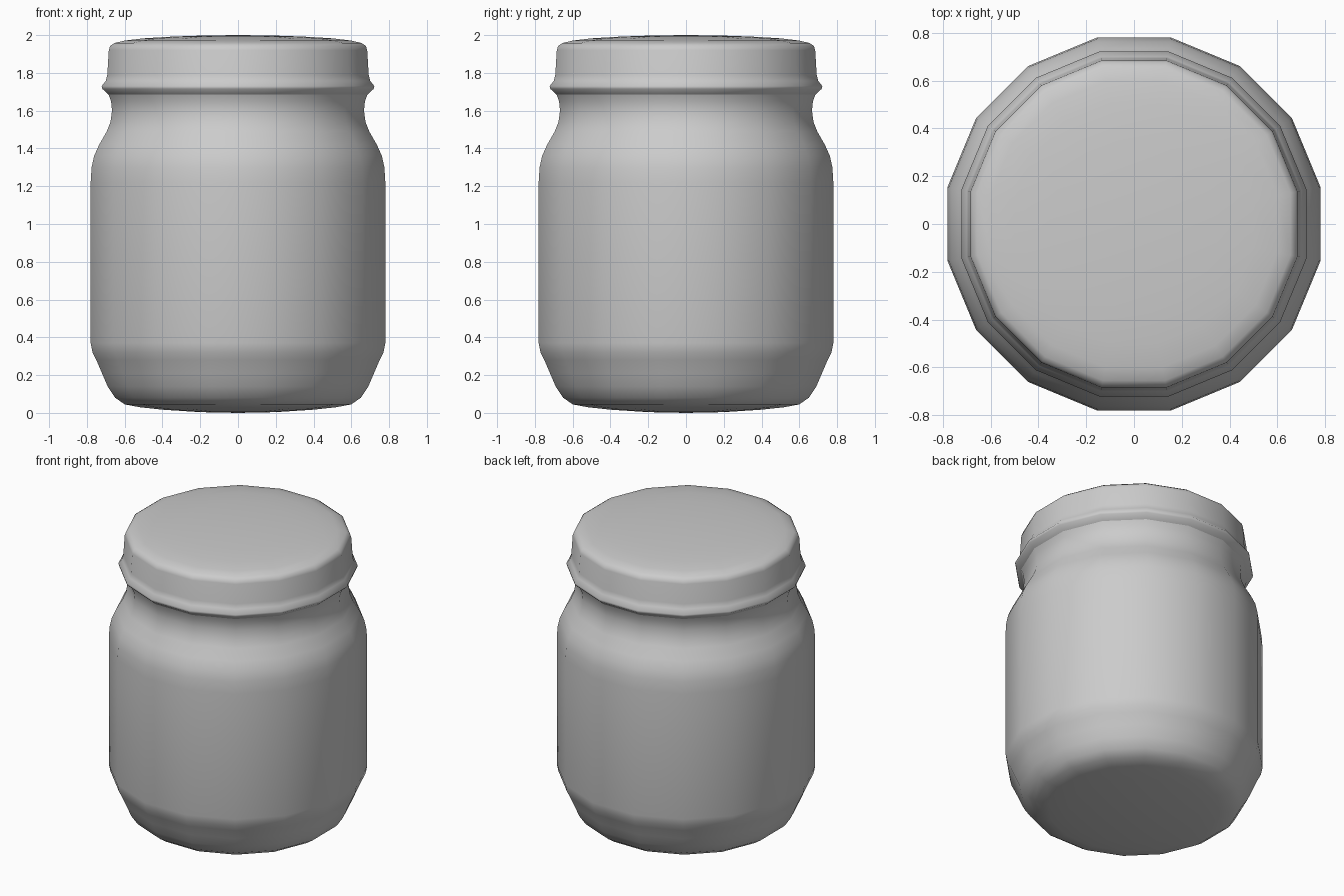
import bpy, bmesh, math

if "Cube" in bpy.data.objects:
    bpy.data.objects.remove(bpy.data.objects["Cube"])

SIDES = 16
HALF = math.pi / SIDES


def material(name, rgb):
    m = bpy.data.materials.new(name)
    m.diffuse_color = (*rgb, 1.0)
    m.use_nodes = True
    m.node_tree.nodes["Principled BSDF"].inputs["Base Color"].default_value = m.diffuse_color
    return m


def lathe(name, profile, mat):
    """Revolve (half-width, height) points; widths are measured across flats."""
    bm = bmesh.new()
    rings = []
    for w, z in profile:
        if w == 0:
            rings.append([bm.verts.new((0, 0, z))])
            continue
        r = w / math.cos(HALF)
        rings.append([bm.verts.new((r * math.cos(HALF + 2 * HALF * i),
                                    r * math.sin(HALF + 2 * HALF * i), z))
                      for i in range(SIDES)])
    for a, b in zip(rings, rings[1:]):
        for i in range(SIDES):
            j = (i + 1) % SIDES
            if len(a) == 1:
                bm.faces.new((a[0], b[j], b[i]))
            elif len(b) == 1:
                bm.faces.new((a[i], a[j], b[0]))
            else:
                bm.faces.new((a[i], a[j], b[j], b[i]))
    for f in bm.faces:
        f.smooth = True
    me = bpy.data.meshes.new(name)
    bm.to_mesh(me)
    bm.free()
    me.materials.append(mat)
    ob = bpy.data.objects.new(name, me)
    bpy.context.collection.objects.link(ob)
    return ob


grey = material("plain grey", (0.6, 0.6, 0.6))

# Jar: shallow domed base, chamfered foot, straight wall, shoulder and neck
lathe("jar_body", [
    (0, 0.0), (0.2, 0.004), (0.4, 0.017), (0.52, 0.03), (0.60, 0.045),
    (0.65, 0.08), (0.69, 0.14), (0.72, 0.21), (0.75, 0.28), (0.77, 0.32), (0.78, 0.37),
    (0.78, 1.22), (0.775, 1.30), (0.762, 1.36), (0.735, 1.42), (0.695, 1.49),
    (0.675, 1.54), (0.667, 1.60), (0.672, 1.65), (0.685, 1.685)], grey)

# Lid: flared rolled rim, near-vertical skirt, gently domed top
lathe("lid", [
    (0.685, 1.685), (0.718, 1.715), (0.722, 1.73), (0.70, 1.758), (0.692, 1.79),
    (0.684, 1.92), (0.677, 1.942), (0.655, 1.958), (0.60, 1.971),
    (0.50, 1.983), (0.35, 1.992), (0.18, 1.998), (0, 2.0)], grey)
